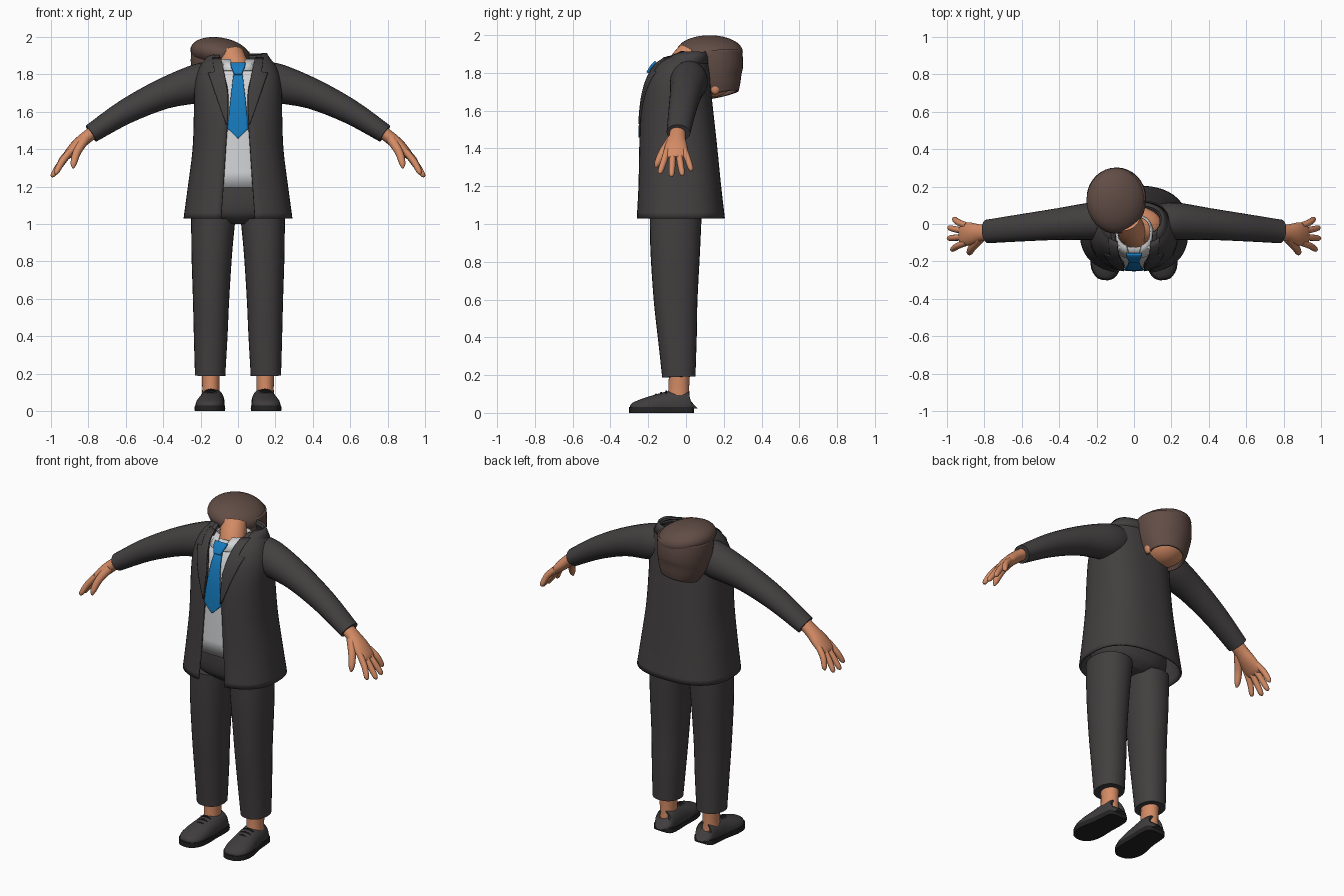
import bpy, bmesh, math
from mathutils import Vector, Matrix

cube = bpy.data.objects.get("Cube")
if cube:
    bpy.data.objects.remove(cube, do_unlink=True)


def material(name, r, g, b):
    m = bpy.data.materials.new(name)
    m.use_nodes = True
    m.diffuse_color = (r, g, b, 1)
    bsdf = next(n for n in m.node_tree.nodes if n.type == "BSDF_PRINCIPLED")
    bsdf.inputs["Base Color"].default_value = (r, g, b, 1)
    return m


SUIT = material("charcoal_cloth", .055, .05, .05)
SKIN = material("skin", .66, .26, .13)
HAIR = material("brown_hair", .12, .073, .06)
SHIRT = material("white_shirt", .65, .66, .67)
TIE = material("blue_tie", .008, .2, .52)
SHOE = material("shoe_leather", .05, .046, .046)
SOLE = material("dark_sole", .017, .017, .018)


def finish(name, bm, mat, thick=0, angle=40):
    bmesh.ops.recalc_face_normals(bm, faces=bm.faces[:])
    me = bpy.data.meshes.new(name)
    bm.to_mesh(me)
    bm.free()
    me.materials.append(mat)
    ob = bpy.data.objects.new(name, me)
    bpy.context.collection.objects.link(ob)
    bpy.ops.object.select_all(action="DESELECT")
    ob.select_set(True)
    bpy.context.view_layer.objects.active = ob
    bpy.ops.object.shade_smooth_by_angle(angle=math.radians(angle))
    if thick:
        mod = ob.modifiers.new("thickness", "SOLIDIFY")
        mod.thickness, mod.offset = thick, 0
    return ob


def spline(rows, k=4):
    """Catmull-Rom resampling of rows of numbers."""
    out = []
    for i in range(len(rows) - 1):
        a, b, c, d = (rows[max(0, min(j, len(rows) - 1))] for j in range(i - 1, i + 3))
        for s in range(k):
            t = s / k
            out.append([.5 * (2*q + (r-p)*t + (2*p-5*q+4*r-w)*t*t + (3*q-p-3*r+w)*t**3)
                        for p, q, r, w in zip(a, b, c, d)])
    return out + [list(rows[-1])]


def skin_grid(bm, grid, closed):
    vs = [[bm.verts.new(p) for p in row] for row in grid]
    n = len(vs[0])
    for a, b in zip(vs, vs[1:]):
        for j in range(n if closed else n - 1):
            bm.faces.new((a[j], a[(j+1) % n], b[(j+1) % n], b[j]))
    return vs


def power(v, e):
    return math.copysign(abs(v) ** e, v)


def tube(name, rows, mat, ref, side=1, segs=24, n=2, caps=True, clamp=None, thick=0):
    """Loft of rows (x, y, z, radius along ref, other radius)."""
    rows = spline(rows)
    pts = [Vector(r[:3]) for r in rows]
    grid = []
    for i, r in enumerate(rows):
        t = (pts[min(i+1, len(pts)-1)] - pts[max(i-1, 0)]).normalized()
        u = (Vector(ref) - t * t.dot(Vector(ref))).normalized()
        v = t.cross(u)
        ring = []
        for j in range(segs):
            a = math.tau * j / segs
            p = pts[i] + u * r[3] * power(math.cos(a), 2/n) + v * r[4] * power(math.sin(a), 2/n)
            if clamp:
                p.z = min(max(p.z, clamp[0]), clamp[1])
            ring.append((p.x * side, p.y, p.z))
        grid.append(ring)
    bm = bmesh.new()
    vs = skin_grid(bm, grid, True)
    if caps:
        bm.faces.new(vs[0])
        bm.faces.new(vs[-1])
    return finish(name, bm, mat, thick)


def ball(name, loc, size, mat, tilt=0):
    bm = bmesh.new()
    mx = Matrix.Translation(loc) @ Matrix.Rotation(tilt, 4, "Y") @ Matrix.Diagonal((*size, 1))
    bmesh.ops.create_uvsphere(bm, u_segments=32, v_segments=18, radius=1, matrix=mx)
    return finish(name, bm, mat)


# Jacket rings: height, half width, front y, back y, half opening
RINGS = spline([(1.03, .285, -.26, .20, .09), (1.2, .262, -.25, .18, .078),
                (1.4, .237, -.245, .16, .065), (1.6, .23, -.235, .138, .052),
                (1.72, .228, -.215, .125, .055), (1.8, .215, -.185, .12, .075),
                (1.86, .185, -.14, .11, .09), (1.9, .14, -.06, .095, .1)])
POW = 2.5


def open_shell(name, rings, mat, thick, segs=48):
    """Coat-like shell, open at the front."""
    grid = []
    for z, hx, yf, yb, gap in rings:
        t0 = math.asin((gap / hx) ** (POW / 2))
        row = []
        for j in range(segs + 1):
            t = t0 + (math.tau - 2 * t0) * j / segs
            row.append((hx * power(math.sin(t), 2/POW),
                        (yf+yb)/2 - (yb-yf)/2 * power(math.cos(t), 2/POW), z))
        grid.append(row)
    bm = bmesh.new()
    skin_grid(bm, grid, False)
    return finish(name, bm, mat, thick)


def front_y(x, z):
    """Depth of the jacket front at a point."""
    z = min(max(z, RINGS[0][0]), RINGS[-1][0])
    for a, b in zip(RINGS, RINGS[1:]):
        if z <= b[0]:
            f = (z - a[0]) / (b[0] - a[0])
            hx, yf, yb = (a[i] + (b[i] - a[i]) * f for i in (1, 2, 3))
            k = max(0, 1 - min(1, abs(x) / hx) ** POW) ** (1/POW)
            return (yf+yb)/2 - (yb-yf)/2 * k


def panel(name, rows, mat, lift, thick=.008, side=1):
    """Cloth strip following the chest; rows are (z, x start, x end)."""
    grid = []
    for a, b in zip(rows, rows[1:]):
        for s in range(6):
            z, x0, x1 = (p + (q - p) * s / 5 for p, q in zip(a, b))
            xs = [x0 + (x1 - x0) * j / 8 for j in range(9)]
            grid.append([(x * side, front_y(x, z) - lift, z) for x in xs])
    bm = bmesh.new()
    skin_grid(bm, grid, False)
    bmesh.ops.remove_doubles(bm, verts=bm.verts[:], dist=.0002)
    return finish(name, bm, mat, thick)


# Jacket, shirt and tie
open_shell("jacket", RINGS, SUIT, .012)
open_shell("jacket_collar", [(1.85, .192, -.145, .115, .115), (1.885, .165, -.1, .112, .12),
                             (1.91, .15, -.05, .102, .125)], SUIT, .012)
panel("shirt_front", [(1.195, -.13, .13), (1.6, -.11, .11), (1.86, -.13, .13)], SHIRT, -.015)
open_shell("shirt_collar", [(1.82, .105, -.185, .05, .02), (1.88, .088, -.12, .04, .04)], SHIRT, .008)
panel("tie_blade", [(1.82, -.022, .022), (1.65, -.042, .042), (1.51, -.056, .056),
                    (1.458, -.002, .002)], TIE, .006)
panel("tie_knot", [(1.858, -.04, .04), (1.84, -.037, .037), (1.8, -.02, .02)], TIE, .018, .015)

# Trouser seat
tube("trouser_seat", [(0, -.05, 1.0, .1, .09), (0, -.05, 1.04, .2, .135),
                      (0, -.05, 1.1, .235, .155), (0, -.04, 1.21, .215, .165)],
     SUIT, (1, 0, 0), segs=32, n=2.3)

X, Y = (1, 0, 0), (0, 1, 0)
for side, tag in ((1, "left_"), (-1, "right_")):
    # Lapel with its notch
    panel(tag + "lapel", [(1.885, .09, .135), (1.812, .075, .125), (1.806, .073, .158),
                          (1.7, .054, .122), (1.53, .054, .062)], SUIT, .01, .01, side)
    # Sleeve
    tube(tag + "sleeve", [(.13, .015, 1.775, .09, .095), (.22, .015, 1.75, .1, .103),
                          (.4, 0, 1.695, .085, .082), (.6, -.02, 1.6, .073, .066),
                          (.785, -.04, 1.483, .063, .051)], SUIT, Y, side)
    # Hand
    tube(tag + "palm", [(.76, -.043, 1.5, .042, .034), (.82, -.047, 1.455, .045, .034),
                        (.87, -.052, 1.41, .06, .032), (.915, -.055, 1.365, .062, .022),
                        (.93, -.055, 1.35, .045, .012)], SKIN, Y, side, 20)
    fingers = [("index", -.1, .975, -.135, 1.265), ("middle", -.07, .993, -.076, 1.25),
               ("ring", -.038, .99, -.021, 1.255), ("little", -.008, .965, .025, 1.28)]
    for name, y0, x, y, z in fingers:
        tube(tag + name + "_finger",
             [(.895, y0, 1.39, .017, .018), ((.91 + x) / 2, (y0 + y) / 2, z + .065, .017, .018),
              (x - .006, y, z + .014, .014, .014), (x, y, z, .004, .004)], SKIN, Y, side, 12)
    tube(tag + "thumb", [(.82, -.075, 1.45, .024, .026), (.86, -.12, 1.385, .022, .022),
                         (.878, -.15, 1.325, .017, .017), (.88, -.16, 1.298, .005, .005)],
         SKIN, Y, side, 12)
    # Trouser leg and ankle
    tube(tag + "trouser_leg", [(.149, -.038, .19, .081, .088), (.146, -.046, .4, .09, .103),
                               (.144, -.055, .6, .097, .116), (.14, -.057, .85, .109, .131),
                               (.132, -.055, 1.03, .118, .137)], SUIT, X, side, 28, 2.2)
    tube(tag + "ankle", [(.145, -.04, .06, .048, .06), (.145, -.038, .13, .046, .055),
                         (.146, -.035, .24, .05, .055)], SKIN, X, side)
    # Shoe, sole and laces
    tube(tag + "shoe", [(.137, .036, .05, .03, .04), (.137, .025, .045, .055, .072),
                        (.138, -.03, .04, .066, .083), (.142, -.1, .035, .07, .078),
                        (.15, -.19, .03, .077, .058), (.153, -.25, .028, .068, .04),
                        (.156, -.285, .027, .042, .025), (.157, -.295, .027, .015, .012)],
         SHOE, X, side, 28, 2.2, clamp=(.022, .2))
    tube(tag + "sole", [(.137, .042, .015, .034, .1), (.137, .028, .015, .062, .1),
                        (.138, -.03, .015, .07, .1), (.142, -.1, .015, .072, .1),
                        (.15, -.19, .015, .082, .1), (.153, -.25, .015, .073, .1),
                        (.156, -.288, .015, .046, .1), (.157, -.3, .015, .016, .1)],
         SOLE, X, side, 28, 2.2, clamp=(0, .03))
    for i in range(3):
        y, z = -.105 - .027 * i, .115 - .009 * i
        tube(tag + "lace", [(.112, y, z - .009, .004, .004), (.144, y, z, .005, .005),
                            (.178, y, z - .009, .004, .004)], SOLE, Y, side, 8)

# Neck, tilted head and hair
ball("upper_chest", (0, -.005, 1.785), (.15, .1, .075), SKIN)
tube("neck", [(0, -.055, 1.74, .08, .075), (-.01, -.04, 1.82, .075, .072),
              (-.04, .02, 1.9, .075, .07)], SKIN, X)
ball("head", (-.1, .13, 1.79), (.135, .132, .12), SKIN)
ball("ear", (.025, .155, 1.72), (.018, .026, .034), SKIN)
tube("back_hair", [(-.095, .14, 1.92, .15, .15), (-.094, .142, 1.86, .152, .154),
                   (-.09, .15, 1.79, .143, .146), (-.085, .165, 1.73, .126, .122),
                   (-.08, .175, 1.685, .105, .1)], HAIR, X, segs=32, caps=False, thick=.012)
ball("top_hair", (-.095, .125, 1.911), (.161, .176, .085), HAIR, math.radians(10))
